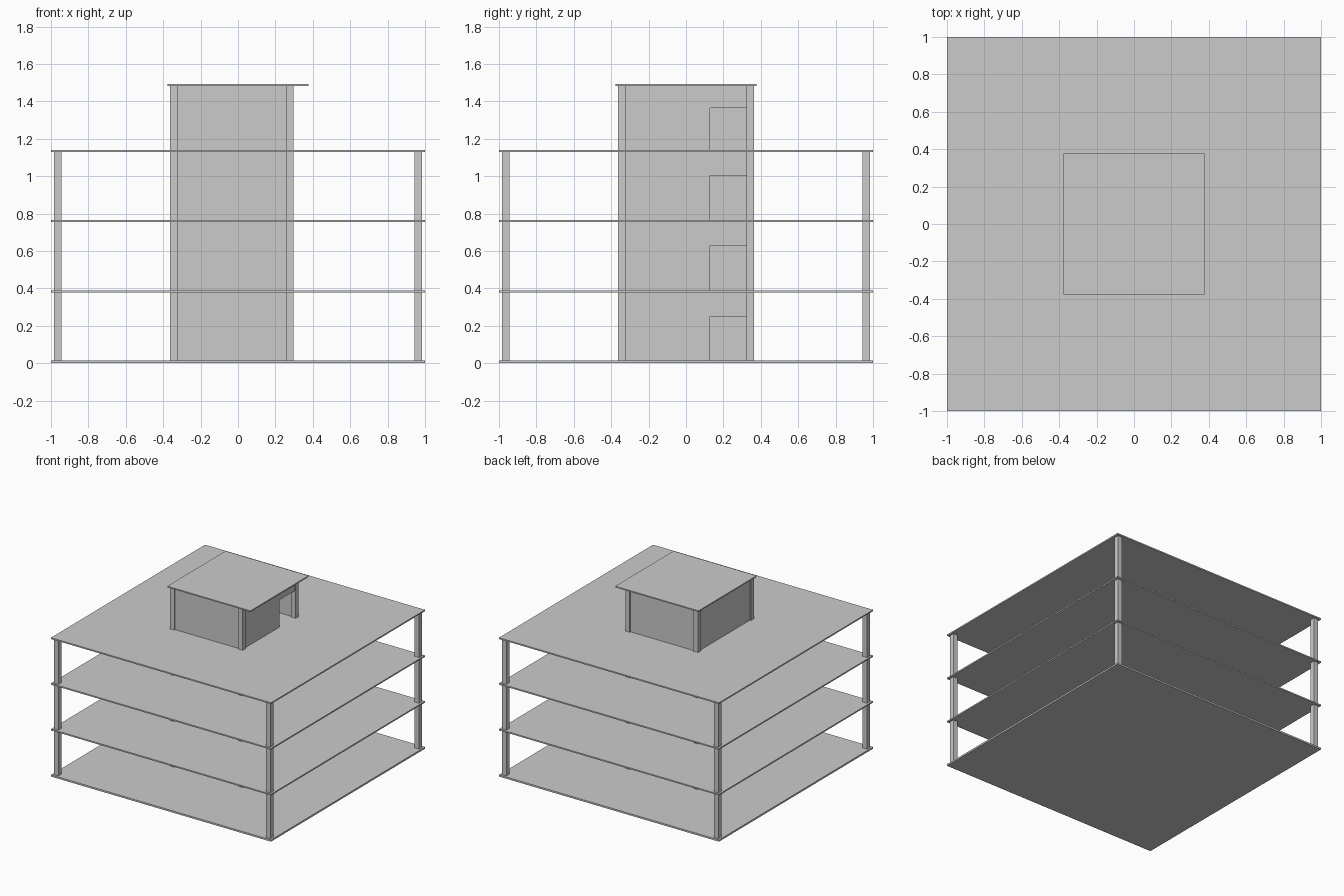
import bpy, bmesh

if "Cube" in bpy.data.objects:
    bpy.data.objects.remove(bpy.data.objects["Cube"])

SLAB_Z = [0.0, 0.379, 0.755, 1.130]
SLAB_TOP = [0.014, 0.390, 0.766, 1.141]
DOOR_TOP = [0.250, 0.630, 1.005, 1.364]
ROOF_Z = 1.483


def finish(name, bm):
    bmesh.ops.recalc_face_normals(bm, faces=bm.faces)
    me = bpy.data.meshes.new(name)
    bm.to_mesh(me)
    bm.free()
    ob = bpy.data.objects.new(name, me)
    bpy.context.collection.objects.link(ob)
    return ob


def box(name, x0, x1, y0, y1, z0, z1):
    bm = bmesh.new()
    bmesh.ops.create_cube(bm, size=1)
    for v in bm.verts:
        v.co.x = x1 if v.co.x > 0 else x0
        v.co.y = y1 if v.co.y > 0 else y0
        v.co.z = z1 if v.co.z > 0 else z0
    return finish(name, bm)


def door_wall(name, x0, x1, y0, y1, z0, z1, door_y, door_z):
    """Wall panel with a doorway reaching its +y end."""
    outline = [(y0, z0), (door_y, z0), (door_y, door_z),
               (y1, door_z), (y1, z1), (y0, z1)]
    bm = bmesh.new()
    face = bm.faces.new([bm.verts.new((x0, y, z)) for y, z in outline])
    ext = bmesh.ops.extrude_face_region(bm, geom=[face])["geom"]
    for v in ext:
        if isinstance(v, bmesh.types.BMVert):
            v.co.x = x1
    return finish(name, bm)


# Floor slabs and the core roof
for i, (z0, z1) in enumerate(zip(SLAB_Z, SLAB_TOP)):
    box(f"floor_slab_{i}", -1, 1, -1, 1, z0, z1)
box("core_roof", -0.378, 0.378, -0.378, 0.378, ROOF_Z, 1.493)

C = 0.02   # half column width
W = 0.01   # half wall thickness
LX, RX, Y = -0.344, 0.277, 0.344
ceilings = SLAB_Z[1:] + [ROOF_Z]

for i, (z0, z1) in enumerate(zip(SLAB_TOP, ceilings)):
    # Corner columns of the open floors
    if i < 3:
        for x in (-0.964, 0.964):
            for y in (-0.964, 0.964):
                box(f"outer_column_{i}", x - C, x + C, y - C, y + C, z0, z1)
    # Core columns
    for x in (LX, RX):
        for y in (-Y, Y):
            box(f"core_column_{i}", x - C, x + C, y - C, y + C, z0, z1)
    # Core walls
    for side, y in (("front", -Y), ("back", Y)):
        box(f"core_{side}_wall_{i}", LX + C, RX - C, y - W, y + W, z0, z1)
    box(f"core_left_wall_{i}", LX - W, LX + W, -Y + C, Y - C, z0, z1)
    door_wall(f"core_door_wall_{i}", RX - W, RX + W, -Y + C, Y - C,
              z0, z1, 0.128, DOOR_TOP[i])
